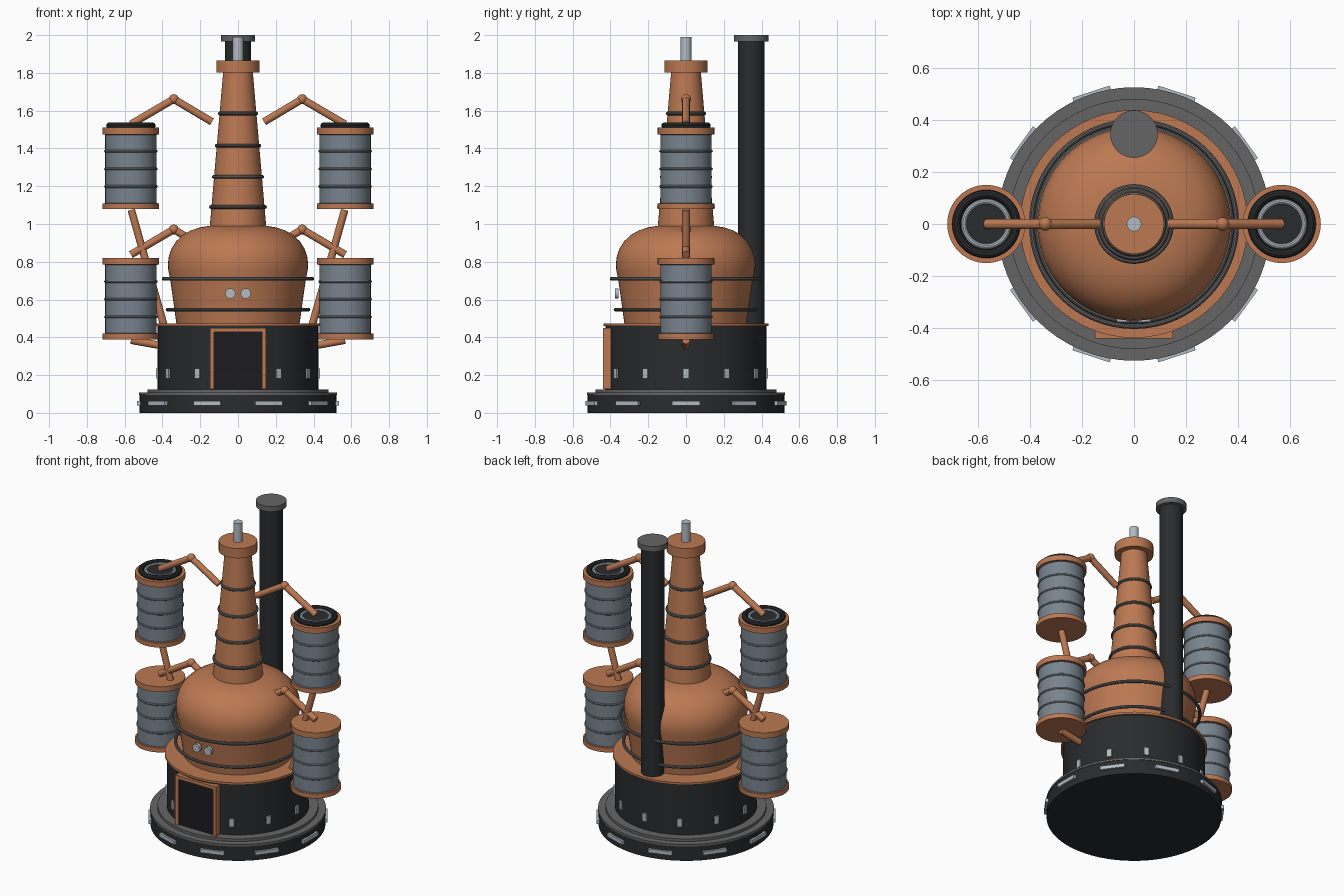
import bpy, math
from mathutils import Vector

if "Cube" in bpy.data.objects:
    bpy.data.objects.remove(bpy.data.objects["Cube"])


def material(name, rgb):
    m = bpy.data.materials.new(name)
    m.diffuse_color = (*rgb, 1)
    m.use_nodes = True
    m.node_tree.nodes["Principled BSDF"].inputs["Base Color"].default_value = m.diffuse_color
    return m


COPPER = material("copper", (0.50, 0.19, 0.085))
IRON = material("dark_iron", (0.022, 0.024, 0.026))
SOOT = material("soot", (0.012, 0.012, 0.014))
STEEL = material("steel", (0.19, 0.23, 0.27))
GREY = material("grey_metal", (0.13, 0.13, 0.13))
SILVER = material("silver", (0.45, 0.50, 0.55))


def finish(name, mat, smooth=True):
    o = bpy.context.object
    o.name = name
    o.data.materials.append(mat)
    if smooth:
        bpy.ops.object.shade_smooth_by_angle(angle=math.radians(35))
    return o


def disc(name, mat, r, z0, z1, x=0, y=0, r_top=None, n=64):
    """Upright cylinder or cone between two heights."""
    bpy.ops.mesh.primitive_cone_add(vertices=n, radius1=r, radius2=r if r_top is None else r_top,
                                    depth=z1 - z0, location=(x, y, (z0 + z1) / 2))
    return finish(name, mat)


def ring(name, mat, r, minor, z, x=0, y=0):
    bpy.ops.mesh.primitive_torus_add(major_radius=r, minor_radius=minor, major_segments=64,
                                     minor_segments=10, location=(x, y, z))
    return finish(name, mat)


def box(name, mat, size, loc, turn=0):
    bpy.ops.mesh.primitive_cube_add(size=1, location=loc, rotation=(0, 0, turn))
    bpy.context.object.scale = size
    return finish(name, mat, False)


def pipe(name, mat, a, b, r=0.02):
    a, b = Vector(a), Vector(b)
    d = b - a
    bpy.ops.mesh.primitive_cylinder_add(vertices=24, radius=r, depth=d.length, location=(a + b) / 2)
    bpy.context.object.rotation_euler = d.to_track_quat('Z', 'Y').to_euler()
    return finish(name, mat)


def lathe(name, mat, profile, n=64):
    verts, faces = [], []
    for r, z in profile:
        for i in range(n):
            a = math.tau * i / n
            verts.append((r * math.cos(a), r * math.sin(a), z))
    for j in range(len(profile) - 1):
        for i in range(n):
            k = (i + 1) % n
            faces.append((j * n + i, j * n + k, (j + 1) * n + k, (j + 1) * n + i))
    faces += [tuple(reversed(range(n))), tuple(range(len(verts) - n, len(verts)))]
    me = bpy.data.meshes.new(name)
    me.from_pydata(verts, [], faces)
    o = bpy.data.objects.new(name, me)
    bpy.context.collection.objects.link(o)
    bpy.ops.object.select_all(action='DESELECT')
    o.select_set(True)
    bpy.context.view_layer.objects.active = o
    return finish(name, mat)


# Base and firebox
disc("base", IRON, 0.522, 0, 0.095)
disc("base_rim", GREY, 0.525, 0.095, 0.108)
disc("base_step", GREY, 0.48, 0.105, 0.125)
disc("firebox", IRON, 0.425, 0.12, 0.462)
disc("firebox_top", COPPER, 0.437, 0.46, 0.474)
for i in range(10):
    a = math.tau * i / 10
    box("base_plate", SILVER, (0.02, 0.15, 0.024),
        (0.524 * math.cos(a), 0.524 * math.sin(a), 0.051), a)
for i in range(12):
    if i != 9:  # the door takes this place
        a = math.tau * i / 12
        box("firebox_vent", SILVER, (0.02, 0.03, 0.052),
            (0.425 * math.cos(a), 0.425 * math.sin(a), 0.208), a)

# Firebox door
box("door_panel", SOOT, (0.27, 0.04, 0.31), (0, -0.41, 0.28))
for s in (-1, 1):
    box("door_post", COPPER, (0.022, 0.05, 0.325), (s * 0.138, -0.415, 0.288))
box("door_lintel", COPPER, (0.298, 0.05, 0.022), (0, -0.415, 0.439))

# Pot with hoops and two gauges
lathe("pot", COPPER, [(0.325, 0.465), (0.358, 0.70), (0.369, 0.755), (0.371, 0.79), (0.366, 0.83),
                      (0.352, 0.87), (0.328, 0.908), (0.293, 0.941), (0.25, 0.966),
                      (0.20, 0.982), (0.14, 0.992)])
ring("upper_hoop", GREY, 0.393, 0.010, 0.71)
ring("lower_hoop", GREY, 0.373, 0.010, 0.547)
for s in (-1, 1):
    pipe("gauge", SILVER, (s * 0.041, -0.377, 0.632), (s * 0.041, -0.357, 0.632), 0.027)

# Neck, head and vent
disc("neck", COPPER, 0.15, 0.98, 1.81, r_top=0.078)
for z, r in ((1.09, 0.143), (1.25, 0.128), (1.415, 0.113), (1.585, 0.097)):
    ring("neck_band", GREY, r, 0.010, z)
disc("neck_head", COPPER, 0.115, 1.802, 1.866)
disc("vent", SILVER, 0.028, 1.86, 1.99)

# Chimney
disc("chimney", IRON, 0.07, 0.47, 1.97, y=0.345)
disc("chimney_cap", GREY, 0.091, 1.965, 2.0, y=0.345)

# Condenser drums and pipework on both sides
for s in (-1, 1):
    x = s * 0.567
    for top in (1.511, 0.821):
        disc("drum", STEEL, 0.136, top - 0.41, top - 0.02, x)
        disc("drum_top_flange", COPPER, 0.15, top - 0.036, top, x)
        disc("drum_bottom_flange", COPPER, 0.15, top - 0.432, top - 0.402, x)
        for k in range(5):
            ring("drum_rib", STEEL, 0.135, 0.007, top - 0.032 - k * 0.0935, x)
        # Bent vapour pipe
        elbow = (s * 0.34, 0, top + 0.15)
        pipe("vapour_pipe_inner", COPPER, (s * 0.138, 0, top + 0.03), elbow)
        pipe("vapour_pipe_outer", COPPER, elbow, (x, 0, top + 0.017))
        bpy.ops.mesh.primitive_uv_sphere_add(segments=24, ring_count=12, radius=0.026, location=elbow)
        finish("pipe_elbow", COPPER)
    # Lid of the upper drum
    disc("drum_lid", IRON, 0.115, 1.505, 1.522, x)
    ring("lid_rim", IRON, 0.115, 0.016, 1.521, x)
    ring("lid_seal", SILVER, 0.086, 0.011, 1.519, x)
    # Return pipes
    pipe("long_return_pipe", COPPER, (s * 0.565, 0, 1.075), (s * 0.38, 0, 0.42))
    pipe("short_return_pipe", COPPER, (s * 0.567, 0, 0.385), (s * 0.40, 0, 0.355))
